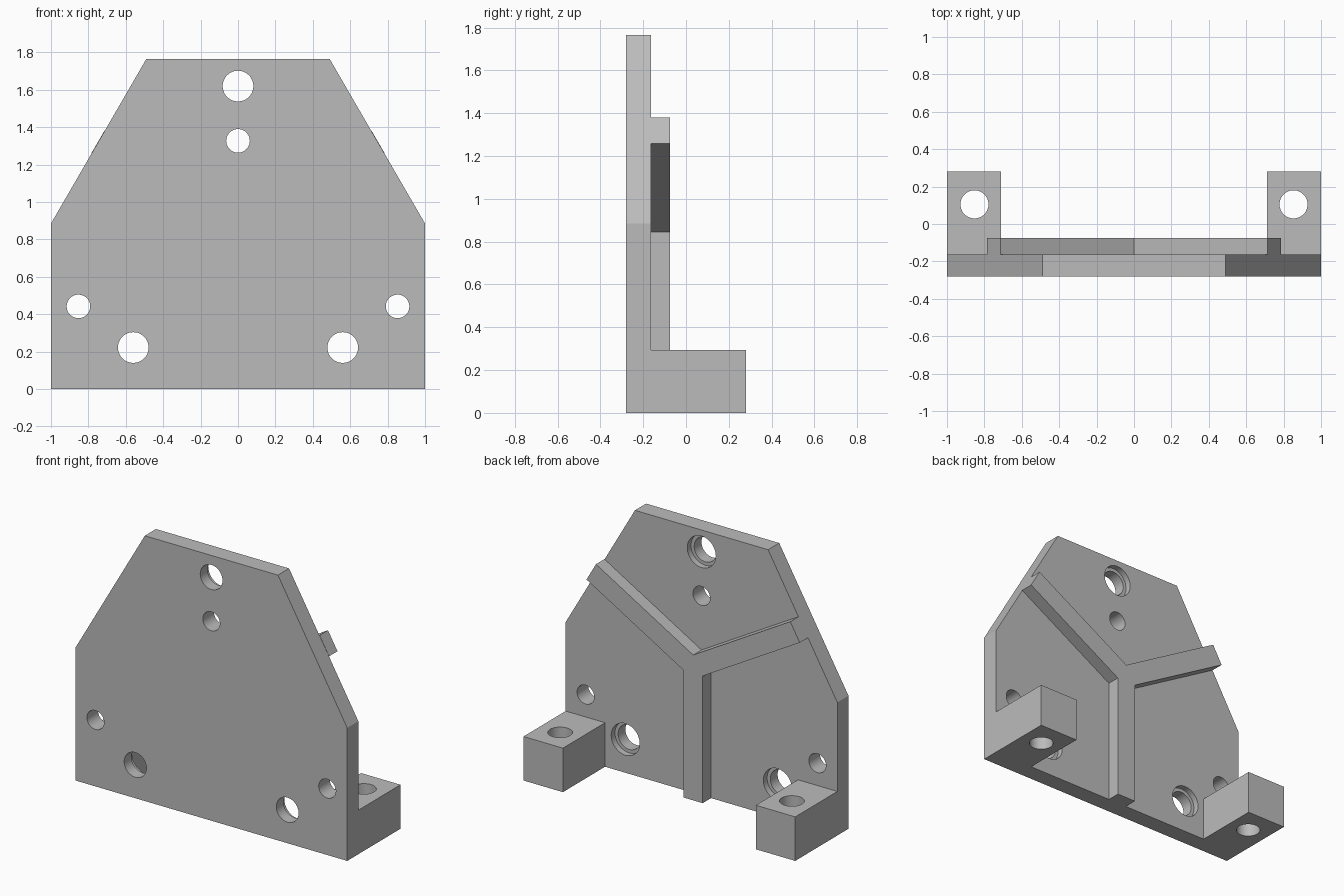
import bpy, bmesh, math
from mathutils import Matrix

if "Cube" in bpy.data.objects:
    bpy.data.objects.remove(bpy.data.objects["Cube"])

grey = bpy.data.materials.new("plain grey")
grey.diffuse_color = (0.5, 0.5, 0.5, 1)
grey.use_nodes = True
grey.node_tree.nodes["Principled BSDF"].inputs["Base Color"].default_value = grey.diffuse_color

FRONT, BACK, RIB, DEEP = -0.28, -0.163, -0.075, 0.28


def finish(name, bm):
    bmesh.ops.recalc_face_normals(bm, faces=bm.faces[:])
    me = bpy.data.meshes.new(name)
    bm.to_mesh(me)
    bm.free()
    me.materials.append(grey)
    ob = bpy.data.objects.new(name, me)
    bpy.context.collection.objects.link(ob)
    return ob


def slab(name, outline, y0, y1):
    """Extrude an x-z outline from y0 to y1."""
    bm = bmesh.new()
    face = bm.faces.new([bm.verts.new((x, y0, z)) for x, z in outline])
    new = bmesh.ops.extrude_face_region(bm, geom=[face])["geom"]
    bmesh.ops.translate(bm, vec=(0, y1 - y0, 0),
                        verts=[v for v in new if isinstance(v, bmesh.types.BMVert)])
    return finish(name, bm)


def drill(name, loc, r, depth, along_y=True):
    """Cylinder cutter centred on loc."""
    bm = bmesh.new()
    bmesh.ops.create_cone(bm, cap_ends=True, segments=48, radius1=r, radius2=r, depth=depth)
    turn = Matrix.Rotation(math.pi / 2, 4, "X") if along_y else Matrix()
    bm.transform(Matrix.Translation(loc) @ turn)
    return finish(name, bm)


def combine(target, other, operation):
    mod = target.modifiers.new(operation.lower(), "BOOLEAN")
    mod.operation, mod.solver, mod.object = operation, "EXACT", other
    bpy.context.view_layer.objects.active = target
    bpy.ops.object.modifier_apply(modifier=mod.name)
    bpy.data.objects.remove(other)


def mirrored(half):
    """Close a right-hand outline with its mirror image, skipping points on the axis."""
    return half + [(-x, z) for x, z in reversed(half) if x > 0]


# Back plate with sloping shoulders
plate = slab("bracket_plate", mirrored([(1, 0), (1, 0.885), (0.49, 1.765)]), FRONT, BACK)

# Three-armed rib
rib = slab("rib", mirrored([(0.07, 0), (0.07, 0.846), (0.785, 1.259), (0.715, 1.38),
                            (0, 0.967)]), BACK, RIB)
combine(plate, rib, "UNION")

# Mounting feet
for s in (-1, 1):
    foot = slab("foot", [(s * 0.71, 0), (s, 0), (s, 0.293), (s * 0.71, 0.293)], BACK, DEEP)
    combine(plate, foot, "UNION")
    combine(plate, drill("foot_hole", (s * 0.853, 0.105, 0.15), 0.075, 1, False), "DIFFERENCE")

# Small dowel holes
for x, z in ((0, 1.327), (-0.853, 0.442), (0.853, 0.442)):
    combine(plate, drill("dowel_hole", (x, FRONT, z), 0.063, 0.4), "DIFFERENCE")

# Bolt holes, counterbored from behind
for x, z in ((0, 1.62), (-0.56, 0.222), (0.56, 0.222)):
    combine(plate, drill("bolt_hole", (x, FRONT, z), 0.082, 0.4), "DIFFERENCE")
    combine(plate, drill("counterbore", (x, BACK, z), 0.105, 0.08), "DIFFERENCE")

# Round holes smooth, everything else crisp
bpy.ops.object.select_all(action="DESELECT")
plate.select_set(True)
bpy.context.view_layer.objects.active = plate
bpy.ops.object.shade_smooth_by_angle(angle=math.radians(25))
